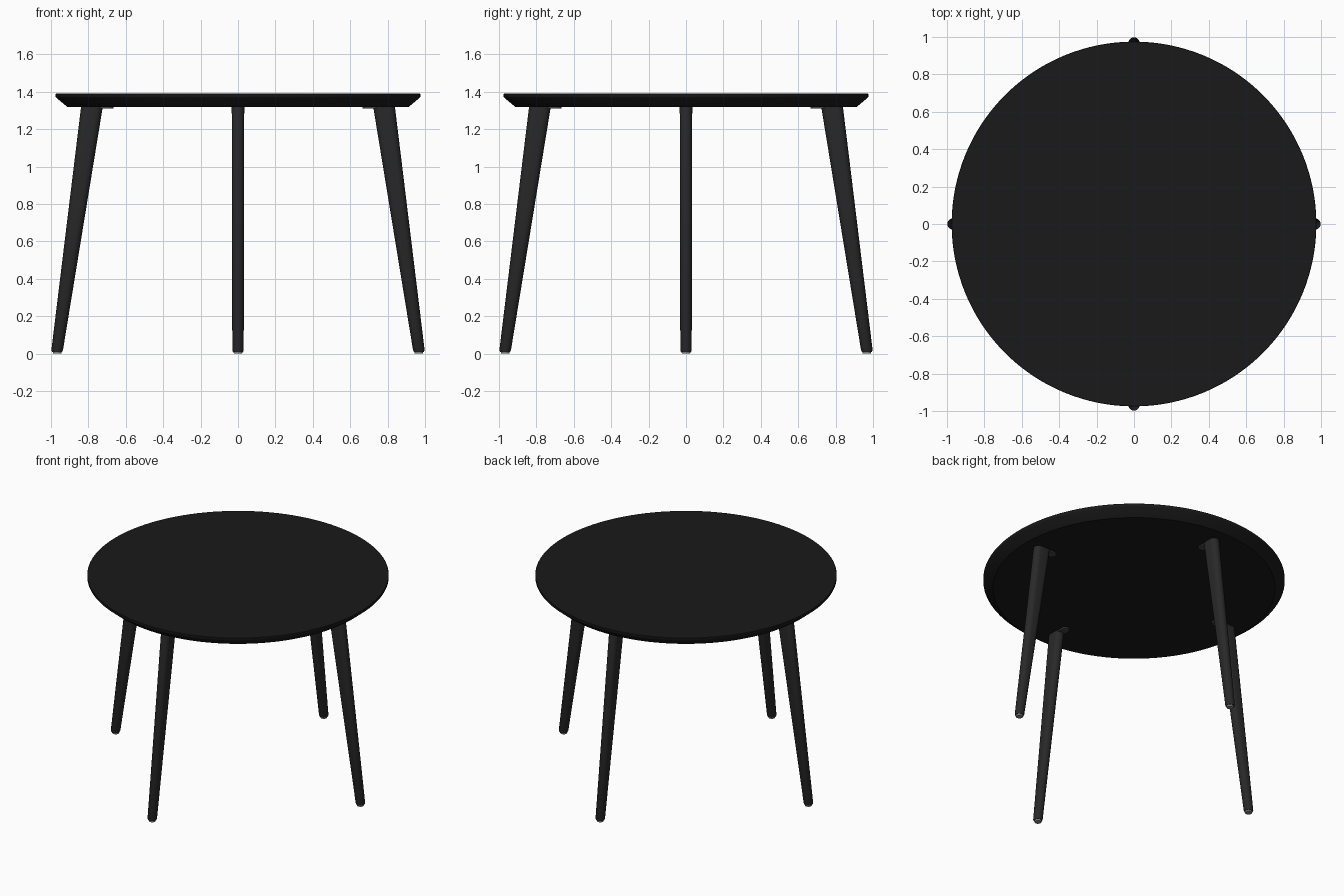
import bpy, bmesh, math

if "Cube" in bpy.data.objects:
    bpy.data.objects.remove(bpy.data.objects["Cube"])


def material(name, v):
    m = bpy.data.materials.new(name)
    m.diffuse_color = (v, v, v, 1)
    m.use_nodes = True
    m.node_tree.nodes["Principled BSDF"].inputs["Base Color"].default_value = m.diffuse_color
    return m


TOP = material("black_laminate", 0.010)
LEG = material("black_wood", 0.022)
PAD = material("grey_glide", 0.25)
PLATE = material("dark_steel", 0.06)


def loft(name, rings, mat, angle=35):
    """Skin a stack of equal-length closed rings and cap both ends."""
    bm = bmesh.new()
    loops = [[bm.verts.new(p) for p in ring] for ring in rings]
    n = len(loops[0])
    for a, b in zip(loops, loops[1:]):
        for i in range(n):
            j = (i + 1) % n
            bm.faces.new((a[i], a[j], b[j], b[i]))
    bm.faces.new(loops[0][::-1])
    bm.faces.new(loops[-1])
    mesh = bpy.data.meshes.new(name)
    bm.to_mesh(mesh)
    bm.free()
    mesh.materials.append(mat)
    ob = bpy.data.objects.new(name, mesh)
    bpy.context.collection.objects.link(ob)
    bpy.ops.object.select_all(action='DESELECT')
    ob.select_set(True)
    bpy.context.view_layer.objects.active = ob
    bpy.ops.object.shade_smooth_by_angle(angle=math.radians(angle))
    return ob


def stadium(x0, x1, r, z, n=12):
    """Oblong section from x0 to x1 with round ends of radius r."""
    pts = []
    for cx, start in ((x1 - r, -90), (x0 + r, 90)):
        for i in range(n + 1):
            a = math.radians(start + 180 * i / n)
            pts.append((cx + r * math.cos(a), r * math.sin(a), z))
    return pts


def circle(cx, r, z, n):
    return [(cx + r * math.cos(2 * math.pi * i / n),
             r * math.sin(2 * math.pi * i / n), z) for i in range(n)]


# Round top with an undercut edge
loft("table_top", [circle(0, r, z, 128) for r, z in
     ((0.913, 1.32), (0.972, 1.369), (0.975, 1.374), (0.975, 1.388), (0.973, 1.39))], TOP)

# Four splayed legs, each with a foot glide and mounting plate
for k, side in enumerate(("right", "back", "left", "front")):
    parts = [
        loft(side + "_leg", [
            stadium(0.940, 0.994, 0.0265, 0.010),
            stadium(0.936, 0.998, 0.0305, 0.018),
            stadium(0.723, 0.839, 0.0335, 1.32)], LEG),
        loft(side + "_foot_glide", [circle(0.967, 0.022, 0, 24),
                                    circle(0.967, 0.024, 0.012, 24)], PAD),
        loft(side + "_mounting_plate", [stadium(0.665, 0.76, 0.028, z)
                                        for z in (1.311, 1.321)], PLATE),
    ]
    for ob in parts:
        ob.rotation_euler.z = k * math.pi / 2
